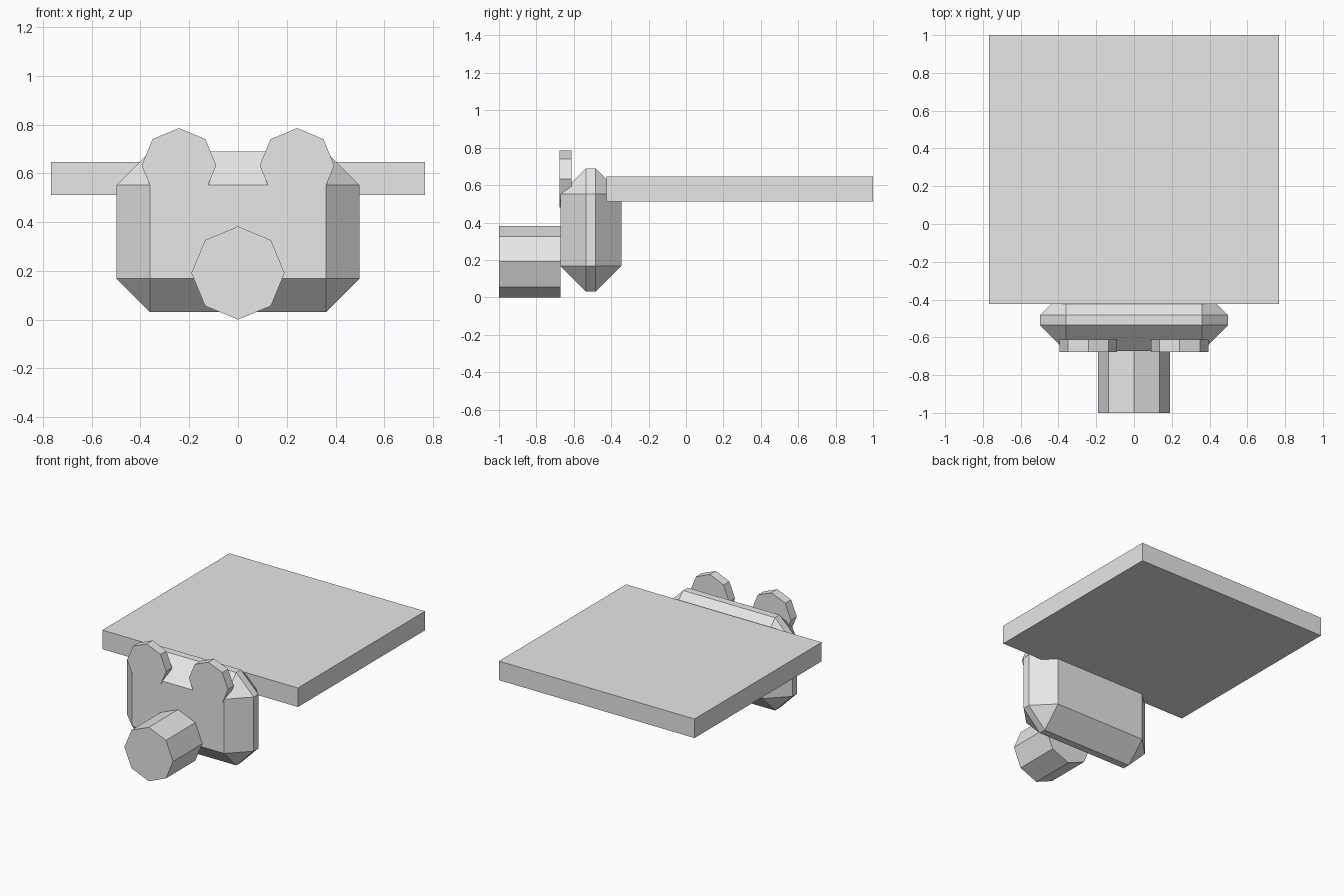
import bpy
import math

default = bpy.data.objects.get("Cube")
if default:
    bpy.data.objects.remove(default, do_unlink=True)

# Single plain material
grey = bpy.data.materials.new("light_grey")
grey.use_nodes = True
colour = (0.8, 0.8, 0.8, 1)
grey.diffuse_color = colour
grey.node_tree.nodes["Principled BSDF"].inputs["Base Color"].default_value = colour


def finish(name):
    ob = bpy.context.object
    ob.name = name
    ob.data.materials.append(grey)
    bpy.ops.object.transform_apply(location=False, rotation=True, scale=True)
    return ob


def block(name, x, y, z):
    """Box spanning the given (min, max) ranges."""
    spans = (x, y, z)
    bpy.ops.mesh.primitive_cube_add(size=1, location=[sum(s) / 2 for s in spans])
    bpy.context.object.scale = [s[1] - s[0] for s in spans]
    return finish(name)


def octagon(name, x, z, radius, y):
    """Eight-sided prism along y with a corner pointing up."""
    bpy.ops.mesh.primitive_cylinder_add(
        vertices=8, radius=radius, depth=y[1] - y[0],
        location=(x, sum(y) / 2, z), rotation=(math.pi / 2, 0, 0))
    return finish(name)


# Flat slab body
block("body", (-0.767, 0.767), (-0.424, 1), (0.511, 0.646))

# Chamfered head
head = block("head", (-0.498, 0.498), (-0.672, -0.346), (0.031, 0.689))
bevel = head.modifiers.new("chamfer", "BEVEL")
bevel.width = 0.137
bevel.segments = 1
bevel.limit_method = "NONE"

# Snout and the pair of ears
octagon("snout", 0, 0.191, 0.191, (-1, -0.672))
for side, name in ((1, "left_ear"), (-1, "right_ear")):
    octagon(name, side * 0.242, 0.632, 0.153, (-0.677, -0.612))
